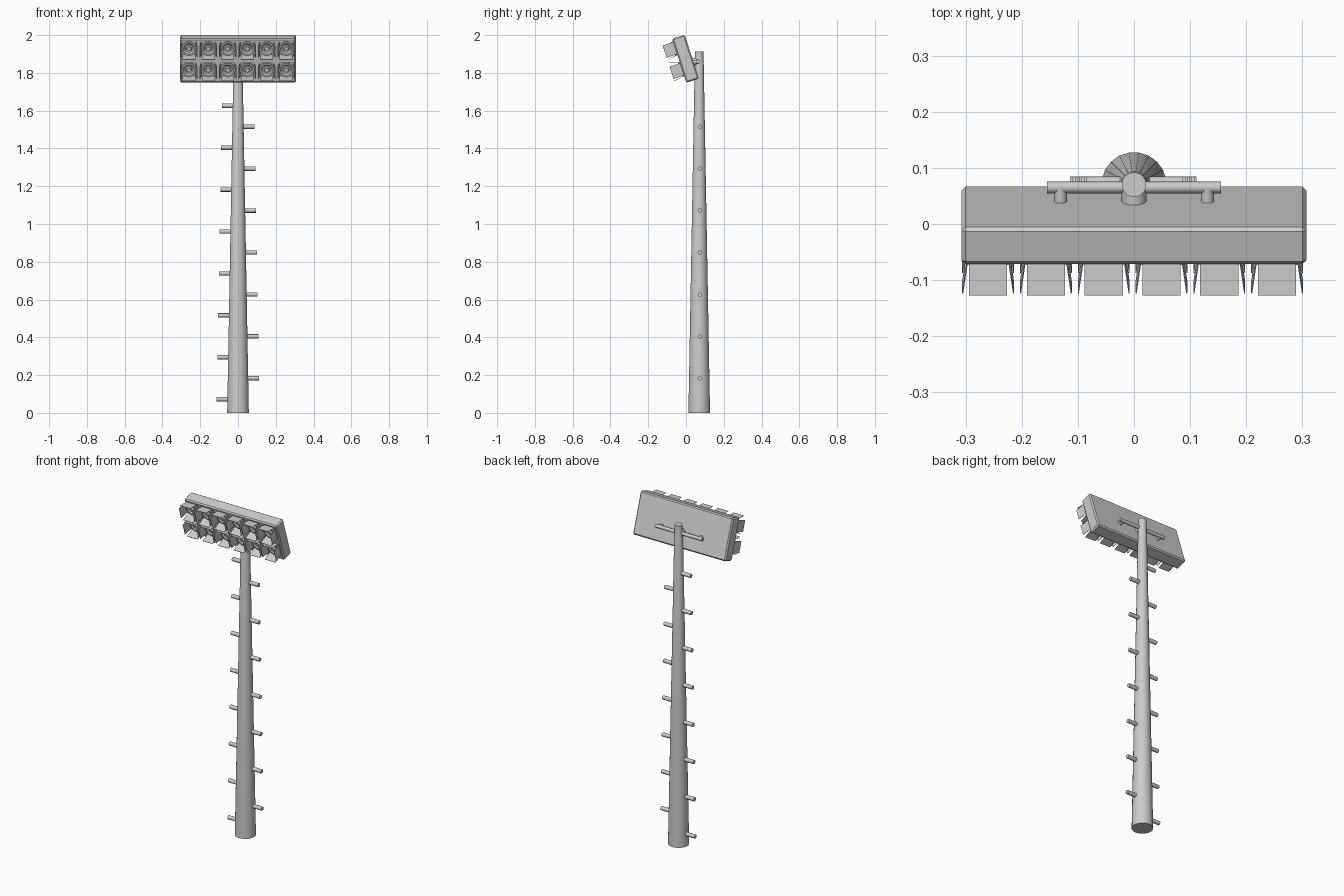
import bpy, bmesh, math
from mathutils import Matrix, Vector

if "Cube" in bpy.data.objects:
    bpy.data.objects.remove(bpy.data.objects["Cube"])

T = Matrix.Translation


def finish(name, bm, smooth=False):
    bmesh.ops.recalc_face_normals(bm, faces=bm.faces)
    me = bpy.data.meshes.new(name)
    bm.to_mesh(me)
    bm.free()
    ob = bpy.data.objects.new(name, me)
    bpy.context.collection.objects.link(ob)
    if smooth:
        bpy.ops.object.select_all(action='DESELECT')
        ob.select_set(True)
        bpy.context.view_layer.objects.active = ob
        bpy.ops.object.shade_smooth_by_angle(angle=math.radians(35))
    return ob


def rod(bm, a, b, r, r2=None, sides=12):
    a, b = Vector(a), Vector(b)
    q = (b - a).to_track_quat('Z', 'Y').to_matrix().to_4x4()
    bmesh.ops.create_cone(bm, cap_ends=True, segments=sides, radius1=r,
                          radius2=r if r2 is None else r2,
                          depth=(b - a).length, matrix=T((a + b) / 2) @ q)


def box(bm, size, matrix):
    return bmesh.ops.create_cube(bm, size=1, matrix=matrix @ Matrix.Diagonal((*size, 1)))


def lathe(bm, profile, matrix, sides):
    # profile of (radius, height) revolved around local z
    rings = []
    for r, h in profile:
        rings.append([bm.verts.new(matrix @ Vector((r * math.cos(t), r * math.sin(t), h)))
                      for t in (2 * math.pi * (i + .5) / sides for i in range(sides))])
    for p, q in zip(rings, rings[1:]):
        for i in range(sides):
            j = (i + 1) % sides
            bm.faces.new((p[i], p[j], q[j], q[i]))
    bm.faces.new(rings[0])
    bm.faces.new(rings[-1])


POLE_Y = 0.07


def pole_radius(z):
    return 0.058 - 0.0183 * z


# Tapered pole with narrow top
bm = bmesh.new()
lathe(bm, [(.058, 0), (pole_radius(1.85), 1.85), (.022, 1.86), (.022, 1.912)],
      T((0, POLE_Y, 0)), 20)
finish("pole", bm, True)

# Climbing pegs, alternating sides
bm = bmesh.new()
for i in range(15):
    z = 0.072 + 0.111 * i
    s = -1 if i % 2 == 0 else 1
    r = pole_radius(z)
    rod(bm, (s * (r - .02), .073, z), (s * (r + .057), .073, z), .0115)
finish("climbing_pegs", bm, True)

# Tilted lamp panel
FRAME = T((0, -.0025, 1.875)) @ Matrix.Rotation(math.radians(18), 4, 'X')
bm = bmesh.new()
box(bm, (.614, .07, .245), FRAME)
bmesh.ops.bevel(bm, geom=bm.edges[:], offset=.007, segments=1, affect='EDGES')
finish("lamp_panel", bm)

# Lamps and their hinged shade flaps
lamps, flaps = bmesh.new(), bmesh.new()
for v in (.070, -.048):
    for i in range(6):
        M = FRAME @ T(((i - 2.5) * .103 - .0025, -.035, v))
        lathe(lamps, [(.038, -.003), (.038, .012), (.030, .012), (.022, .004),
                      (.015, .004), (.012, .014), (.005, .014)],
              M @ Matrix.Rotation(math.radians(90), 4, 'X'), 16)
        for k, flare in enumerate((18, 8, 8, 8)):
            F = (M @ Matrix.Rotation(k * math.pi / 2, 4, 'Y') @ T((0, 0, .037))
                 @ Matrix.Rotation(math.radians(-flare), 4, 'X') @ T((0, -.029, 0)))
            box(flaps, (.068, .060, .002), F)
finish("lamps", lamps, True)
finish("shade_flaps", flaps)

# Mounting bracket behind the panel
bm = bmesh.new()
rod(bm, (-.155, .065, 1.86), (.155, .065, 1.86), .0105)
for x in (-.131, .131):
    rod(bm, (x, .067, 1.86), (x, .025, 1.853), .0115)
rod(bm, (0, .07, 1.86), (0, .025, 1.853), .022, sides=16)
finish("mounting_bracket", bm, True)
